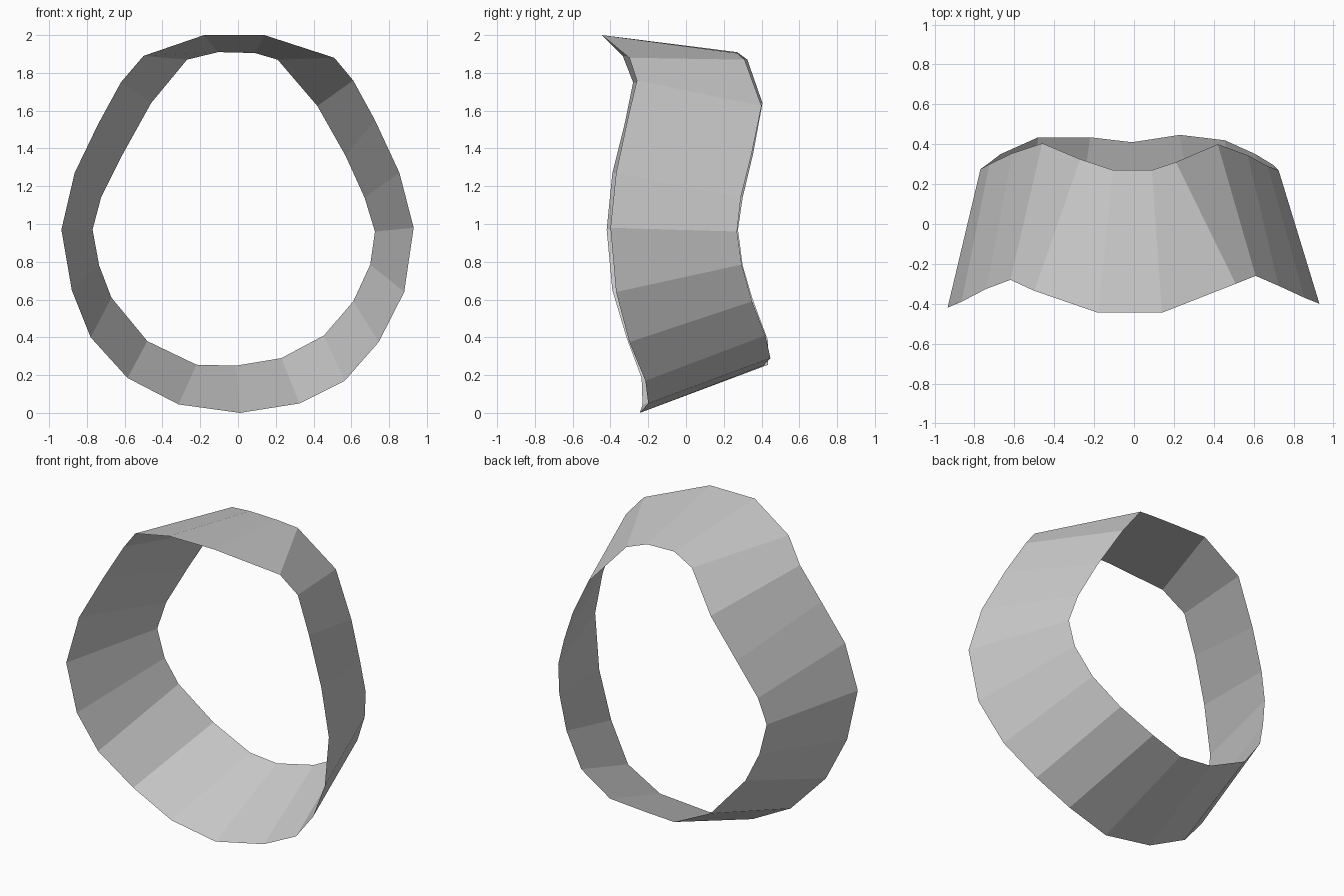
import bpy
import bmesh

# Front rim (wide opening), clockwise from the top as seen from the front
front_rim = [
    (-0.18, -0.445, 2.0), (0.14, -0.445, 2.0), (0.51, -0.30, 1.88),
    (0.61, -0.26, 1.76), (0.725, -0.31, 1.55), (0.855, -0.37, 1.27),
    (0.93, -0.40, 0.98), (0.88, -0.37, 0.64), (0.745, -0.30, 0.375),
    (0.565, -0.215, 0.17), (0.325, -0.20, 0.05), (0.01, -0.245, 0.0),
    (-0.315, -0.23, 0.045), (-0.585, -0.235, 0.185), (-0.78, -0.315, 0.40),
    (-0.88, -0.39, 0.65), (-0.935, -0.42, 0.97), (-0.865, -0.39, 1.27),
    (-0.74, -0.325, 1.53), (-0.62, -0.28, 1.75), (-0.50, -0.335, 1.89),
]

# Back rim (narrow opening), matched point for point
back_rim = [
    (-0.105, 0.27, 1.91), (0.09, 0.27, 1.905), (0.21, 0.31, 1.87),
    (0.42, 0.40, 1.625), (0.57, 0.345, 1.36), (0.67, 0.29, 1.14),
    (0.725, 0.27, 0.96), (0.70, 0.295, 0.785), (0.61, 0.35, 0.59),
    (0.455, 0.42, 0.41), (0.23, 0.447, 0.29), (-0.01, 0.41, 0.25),
    (-0.22, 0.435, 0.255), (-0.48, 0.435, 0.38), (-0.67, 0.35, 0.61),
    (-0.735, 0.30, 0.78), (-0.77, 0.275, 0.97), (-0.725, 0.30, 1.14),
    (-0.61, 0.355, 1.37), (-0.46, 0.405, 1.64), (-0.27, 0.325, 1.87),
]


def loft_band(name, loop_a, loop_b):
    """Join two matching closed loops with flat-shaded quads."""
    bm = bmesh.new()
    a = [bm.verts.new(p) for p in loop_a]
    b = [bm.verts.new(p) for p in loop_b]
    n = len(a)
    for i in range(n):
        j = (i + 1) % n
        bm.faces.new((a[i], a[j], b[j], b[i]))
    mesh = bpy.data.meshes.new(name)
    bm.to_mesh(mesh)
    bm.free()
    obj = bpy.data.objects.new(name, mesh)
    bpy.context.collection.objects.link(obj)
    return obj


# Open single-skin band
loft_band("band", front_rim, back_rim)
